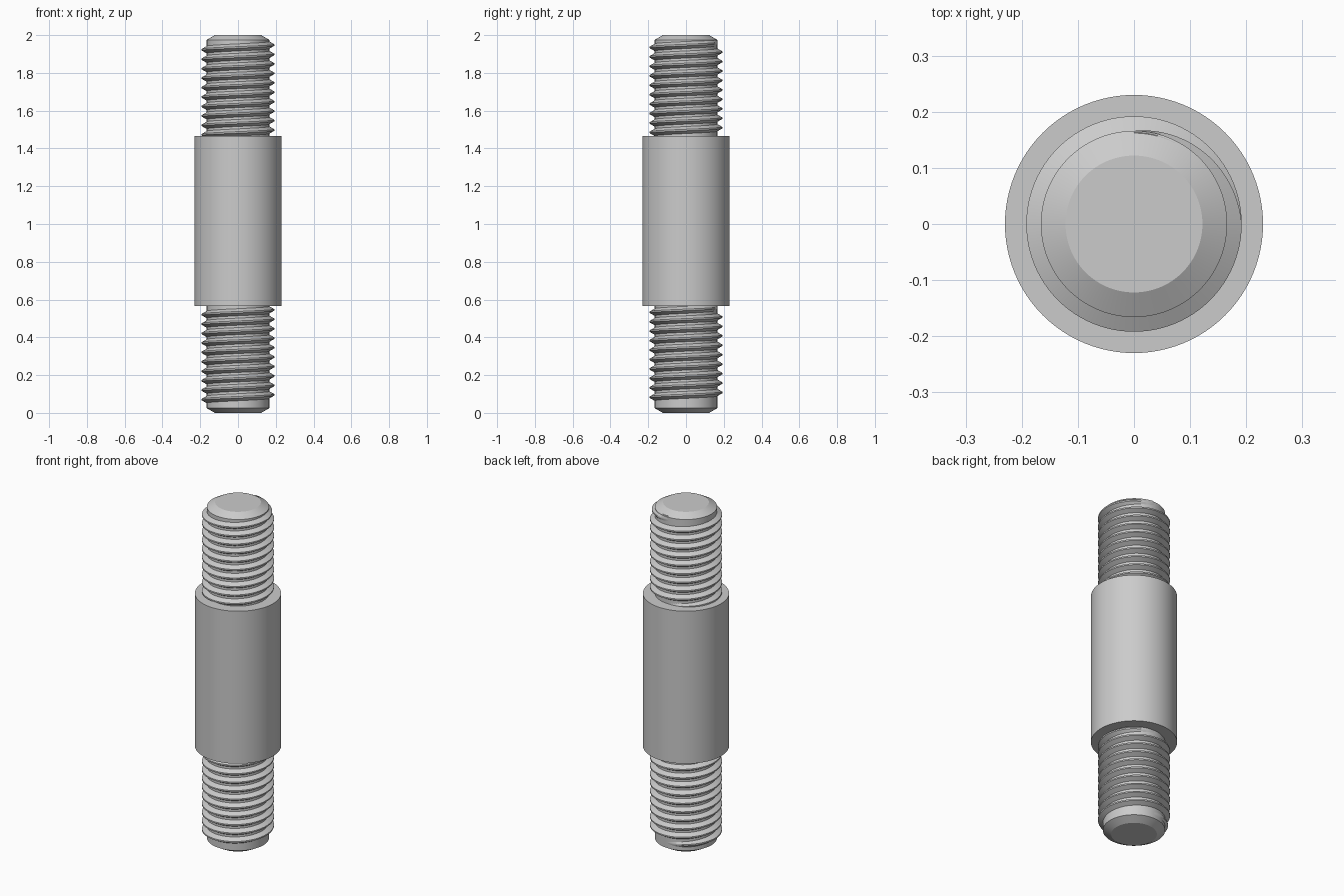
import bpy, bmesh, math

if "Cube" in bpy.data.objects:
    bpy.data.objects.remove(bpy.data.objects["Cube"])

steel = bpy.data.materials.new("grey steel")
steel.use_nodes = True
GREY = (0.6, 0.6, 0.6, 1)
steel.diffuse_color = GREY
steel.node_tree.nodes["Principled BSDF"].inputs["Base Color"].default_value = GREY

SIDES = 96
CORE, CREST, COLLAR = 0.166, 0.192, 0.23
PITCH, TURNS = 0.05, 10


def finish(bm, name):
    bmesh.ops.recalc_face_normals(bm, faces=bm.faces)
    mesh = bpy.data.meshes.new(name)
    bm.to_mesh(mesh)
    bm.free()
    mesh.materials.append(steel)
    obj = bpy.data.objects.new(name, mesh)
    bpy.context.collection.objects.link(obj)
    bpy.ops.object.select_all(action="DESELECT")
    obj.select_set(True)
    bpy.context.view_layer.objects.active = obj
    bpy.ops.object.shade_smooth_by_angle(angle=math.radians(25))
    return obj


def lathe(name, profile):
    """Turn a (radius, height) profile into a capped solid."""
    bm = bmesh.new()
    rings = []
    for r, z in profile:
        angles = [math.tau * i / SIDES for i in range(SIDES)]
        rings.append([bm.verts.new((r * math.cos(a), r * math.sin(a), z)) for a in angles])
    for low, high in zip(rings, rings[1:]):
        for i in range(SIDES):
            j = (i + 1) % SIDES
            bm.faces.new((low[i], low[j], high[j], high[i]))
    bm.faces.new(rings[0][::-1])
    bm.faces.new(rings[-1])
    return finish(bm, name)


def thread(name, start_z):
    """Right-hand ridge that fades in and out over a quarter turn."""
    bm = bmesh.new()
    rows = []
    steps = TURNS * SIDES
    for i in range(steps + 1):
        a = math.pi / 2 + math.tau * i / SIDES
        z = start_z + PITCH * i / SIDES
        fade = min(1, 4 * i / SIDES, 4 * (steps - i) / SIDES)
        tip = CORE + (CREST - CORE) * fade
        root = CORE - 0.004
        section = ((root, -0.021), (tip, -0.004), (tip, 0.004), (root, 0.021))
        rows.append([bm.verts.new((r * math.cos(a), r * math.sin(a), z + dz))
                     for r, dz in section])
    for a, b in zip(rows, rows[1:]):
        for k in range(4):
            m = (k + 1) % 4
            bm.faces.new((a[k], a[m], b[m], b[k]))
    bm.faces.new(rows[0])
    bm.faces.new(rows[-1][::-1])
    return finish(bm, name)


# Chamfered rod running the full height
lathe("core_rod", [(0.122, 0), (CORE, 0.025), (CORE, 1.975), (0.122, 2)])

# Plain thick middle
lathe("middle_collar", [(COLLAR, 0.567), (COLLAR, 1.465)])

# Screw threads at both ends
thread("lower_thread", 0.058)
thread("upper_thread", 1.46)
